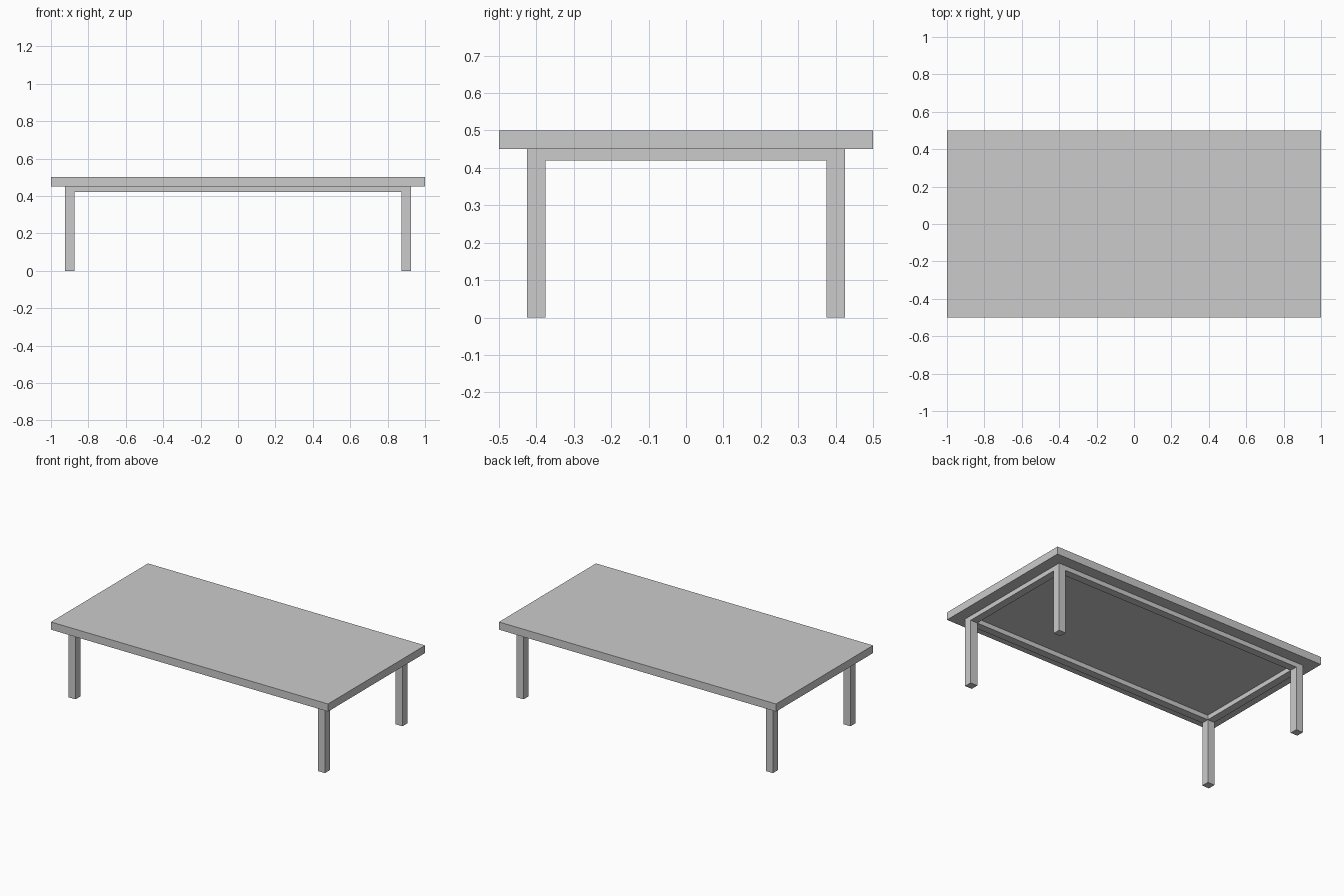
import bpy

default_cube = bpy.data.objects.get("Cube")
if default_cube:
    bpy.data.objects.remove(default_cube, do_unlink=True)

# Single flat grey for the whole table
GREY = (0.6, 0.6, 0.6, 1)
grey = bpy.data.materials.new("light_grey")
grey.use_nodes = True
grey.diffuse_color = GREY
grey.node_tree.nodes["Principled BSDF"].inputs["Base Color"].default_value = GREY


def box(name, center, size):
    bpy.ops.mesh.primitive_cube_add(size=1, location=center)
    obj = bpy.context.object
    obj.name = name
    obj.scale = size
    bpy.ops.object.transform_apply(location=False, rotation=False, scale=True)
    obj.data.materials.append(grey)
    return obj


LENGTH, WIDTH, HEIGHT = 2.0, 1.0, 0.5
TOP = 0.05                  # tabletop thickness
LEG = 0.05                  # leg and rail thickness
RAIL = 0.03                 # rail height
LEG_X, LEG_Y = 0.9, 0.4     # leg centres
UNDER = HEIGHT - TOP

# Tabletop
box("tabletop", (0, 0, HEIGHT - TOP / 2), (LENGTH, WIDTH, TOP))

# Four square legs
for sx, side in ((-1, "right"), (1, "left")):
    for sy, end in ((-1, "front"), (1, "back")):
        box(f"{end}_{side}_leg", (sx * LEG_X, sy * LEG_Y, UNDER / 2), (LEG, LEG, UNDER))

# Rails under the top, running between the legs
rail_z = UNDER - RAIL / 2
for sy, end in ((-1, "front"), (1, "back")):
    box(f"{end}_rail", (0, sy * LEG_Y, rail_z), (2 * LEG_X - LEG, LEG, RAIL))
for sx, side in ((-1, "right"), (1, "left")):
    box(f"{side}_rail", (sx * LEG_X, 0, rail_z), (LEG, 2 * LEG_Y - LEG, RAIL))
